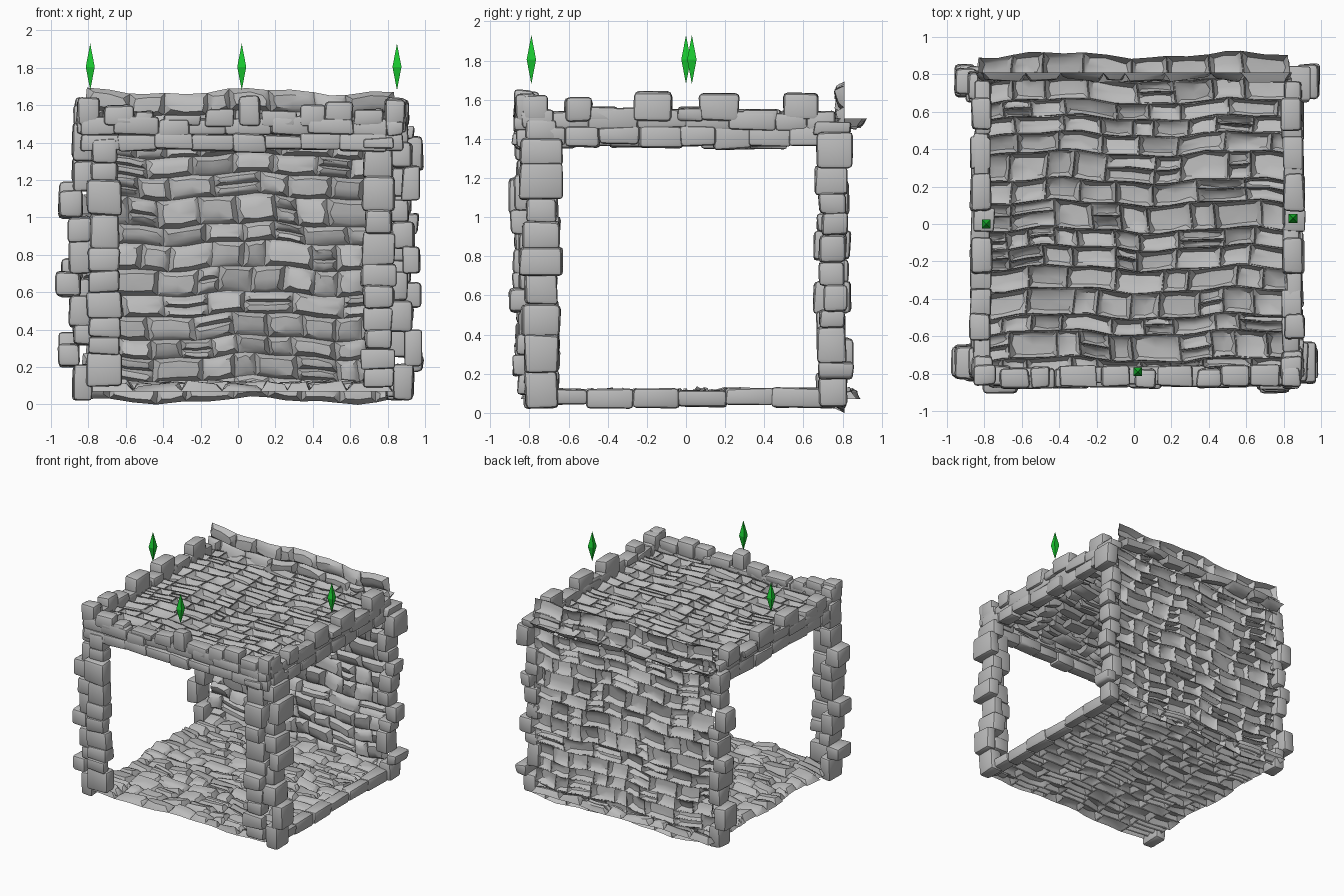
import bpy, bmesh, math, random
from mathutils import Vector

random.seed(11)
rnd = random.uniform
cube = bpy.data.objects.get("Cube")
if cube:
    bpy.data.objects.remove(cube)


def material(name, rgb):
    m = bpy.data.materials.new(name)
    m.use_nodes = True
    m.diffuse_color = (*rgb, 1)
    m.node_tree.nodes["Principled BSDF"].inputs["Base Color"].default_value = (*rgb, 1)
    return m


STONE = material("grey_stone", (0.5, 0.5, 0.5))
GREEN = material("green_gem", (0.01, 0.6, 0.03))


def finish(bm, name, mat, smooth=True):
    mesh = bpy.data.meshes.new(name)
    bm.to_mesh(mesh)
    bm.free()
    mesh.materials.append(mat)
    ob = bpy.data.objects.new(name, mesh)
    bpy.context.collection.objects.link(ob)
    if smooth:
        bpy.ops.object.select_all(action='DESELECT')
        ob.select_set(True)
        bpy.context.view_layer.objects.active = ob
        bpy.ops.object.shade_smooth_by_angle(angle=math.radians(38))


# Rounded, slightly crooked block
def stone(bm, centre, size, jitter=0.008):
    part = bmesh.new()
    bmesh.ops.create_cube(part, size=1)
    for v in part.verts:
        v.co = Vector([c * s + rnd(-jitter, jitter) for c, s in zip(v.co, size)])
    bmesh.ops.bevel(part, geom=part.edges[:], offset=min(size) * 0.2, segments=2,
                    profile=0.5, affect='EDGES', clamp_overlap=True)
    bmesh.ops.translate(part, verts=part.verts, vec=Vector(centre))
    temp = bpy.data.meshes.new("temp")
    part.to_mesh(temp)
    part.free()
    bm.from_mesh(temp)
    bpy.data.meshes.remove(temp)


# Cut a length into uneven pieces
def pieces(start, end, low, high):
    cuts = [start]
    while cuts[-1] < end - high:
        cuts.append(cuts[-1] + rnd(low, high))
    if end - cuts[-1] > low * 0.5:
        cuts.append(end)
    else:
        cuts[-1] = end
    return list(zip(cuts, cuts[1:]))


# Thin sheet of raised flagstones, hollow behind
def panel(name, place, u0, u1, v0, v1):
    bm = bmesh.new()

    def warp(u, v, h):
        wu = u + 0.014 * math.sin(9 * v + 2 * u)
        wv = v + 0.016 * math.sin(6.5 * u + 1) + 0.008 * math.sin(17 * u + 5 * v)
        return place(wu, wv, h)

    def flag(a, b, c, d):
        mu, mv, hu, hv = (a + b) / 2, (c + d) / 2, (b - a) / 2, (d - c) / 2
        tilt_u, tilt_v, top = rnd(-.012, .012), rnd(-.012, .012), rnd(.03, .046)
        outline = [(-1, -1), (0, -1), (1, -1), (1, 0), (1, 1), (0, 1), (-1, 1), (-1, 0)]
        wobble = [rnd(-.008, .008) for _ in outline]
        rings = []
        for inset, level in ((-0.004, 0), (0.008, 0.6), (0.02, 1)):
            ring = []
            for (x, y), w in zip(outline, wobble):
                corner = 0.9 if x and y and level else 1
                iu, iv = min(inset, hu * .5), min(inset, hv * .5)
                off = w * level
                u = mu + x * ((hu - iu) * corner) + off
                v = mv + y * ((hv - iv) * corner) + off * 0.6
                h = level * (top + tilt_u * x + tilt_v * y)
                ring.append(bm.verts.new(warp(u, v, h)))
            rings.append(ring)
        for low, high in zip(rings, rings[1:]):
            for i in range(8):
                j = (i + 1) % 8
                bm.faces.new((low[i], low[j], high[j], high[i]))
        # Crowned top
        crown = bm.verts.new(warp(mu, mv, top + 0.004))
        for i in range(8):
            bm.faces.new((rings[2][i], rings[2][(i + 1) % 8], crown))

    for c, d in pieces(v0, v1, 0.08, 0.15):
        for a, b in pieces(u0 + rnd(-.02, .01), u1 + rnd(-.01, .02), 0.11, 0.27):
            if random.random() < 0.22:
                m = c + (d - c) * rnd(.4, .6)
                flag(a, b, c, m)
                flag(a, b, m, d)
            else:
                flag(a, b, c, d)
    finish(bm, name, STONE)


panel("floor", lambda u, v, h: Vector((u, v, 0.07 + h)), -0.82, 0.82, -0.82, 0.87)
panel("ceiling", lambda u, v, h: Vector((u, -v, 1.505 - h)), -0.82, 0.83, -0.9, 0.82)
panel("back_wall", lambda u, v, h: Vector((u, 0.81 - h, v)), -0.82, 0.83, 0.025, 1.67)


# Row of blocks along x (axis 0) or y (axis 1)
def course(bm, axis, start, end, across, z0, z1, depth, low=0.14, high=0.25):
    for a, b in pieces(start, end, low, high):
        centre, size = [0, 0, (z0 + z1) / 2 + rnd(-.008, .008)], [0, 0, z1 - z0 + rnd(-.01, .015)]
        centre[axis], size[axis] = (a + b) / 2, b - a + 0.008
        centre[1 - axis], size[1 - axis] = across + rnd(-.01, .01), depth + rnd(-.01, .02)
        stone(bm, centre, size)


# Battlement blocks: position along the beam, width, top height
def battlements(bm, axis, across, blocks):
    for pos, width, top in blocks:
        centre, size = [0, 0, (top + 1.49) / 2], [0, 0, top - 1.49]
        centre[axis], centre[1 - axis] = pos, across + rnd(-.012, .012)
        size[axis], size[1 - axis] = width, 0.11
        stone(bm, centre, size)


SIDE_BLOCKS = [(-.77, .13, 1.62), (-.55, .14, 1.61), (-.42, .15, 1.56), (-.17, .19, 1.64),
               (.02, .13, 1.56), (.17, .2, 1.63), (.38, .17, 1.55), (.59, .18, 1.63)]
for label, x in (("right", -0.815), ("left", 0.85)):
    bm = bmesh.new()
    course(bm, 1, -0.78, 0.76, x, 1.36, 1.46, 0.09)
    course(bm, 1, -0.84, 0.76, x, 1.45, 1.54, 0.09)
    battlements(bm, 1, x, SIDE_BLOCKS)
    finish(bm, label + "_roof_beam", STONE)

bm = bmesh.new()
course(bm, 0, -0.84, 0.88, -0.815, 1.36, 1.45, 0.1)
course(bm, 0, -0.84, 0.88, -0.815, 1.44, 1.53, 0.1)
battlements(bm, 0, -0.815, [(-.8, .12, 1.64), (-.64, .16, 1.6), (-.5, .1, 1.57), (-.3, .2, 1.55),
                            (-.1, .15, 1.58), (.06, .12, 1.65), (.22, .18, 1.57),
                            (.4, .13, 1.6), (.54, .15, 1.62), (.7, .15, 1.58), (.84, .1, 1.63)])
finish(bm, "front_roof_beam", STONE)

# Floor kerb on the left side
bm = bmesh.new()
course(bm, 1, -0.77, 0.7, 0.85, 0.035, 0.125, 0.1, 0.22, 0.27)
finish(bm, "left_floor_kerb", STONE)


# Corner pillars: a stack on the side, and another on the front
def stack(bm, x, y, sx, sy, z0, z1, out):
    for i, (a, b) in enumerate(pieces(z0, z1, 0.08, 0.19)):
        push = rnd(.05, .08) if i % 3 == 1 else rnd(-.012, .015)
        centre = Vector((x, y, (a + b) / 2)) + Vector(out) * push
        stone(bm, centre, (sx + rnd(-.02, .03), sy + rnd(-.03, .04), b - a + 0.008))


for label, s, x in (("right", -1, 0.835), ("left", 1, 0.87)):
    bm = bmesh.new()
    stack(bm, s * x, -0.74, 0.11, 0.18, 0.03, 1.5, (s, 0, 0))
    stack(bm, s * (x - 0.12), -0.81, 0.16, 0.1, 0.1, 1.42, (0, -0.5, 0))
    finish(bm, "front_" + label + "_pillar", STONE)
    bm = bmesh.new()
    stack(bm, s * x, 0.745, 0.11, 0.15, 0.03, 1.48, (s, 0.3, 0))
    finish(bm, "back_" + label + "_pillar", STONE)

# Floating gems: a square waist between two points
for label, x, y in (("right", -0.79, 0.0), ("left", 0.85, 0.03), ("front", 0.02, -0.79)):
    bm = bmesh.new()
    waist = [bm.verts.new((x + a, y + b, 1.805))
             for a, b in ((-.024, -.024), (.024, -.024), (.024, .024), (-.024, .024))]
    for z, order in ((1.93, waist), (1.68, waist[::-1])):
        tip = bm.verts.new((x, y, z))
        for i in range(4):
            bm.faces.new((order[i], order[(i + 1) % 4], tip))
    finish(bm, label + "_gem", GREEN, smooth=False)
